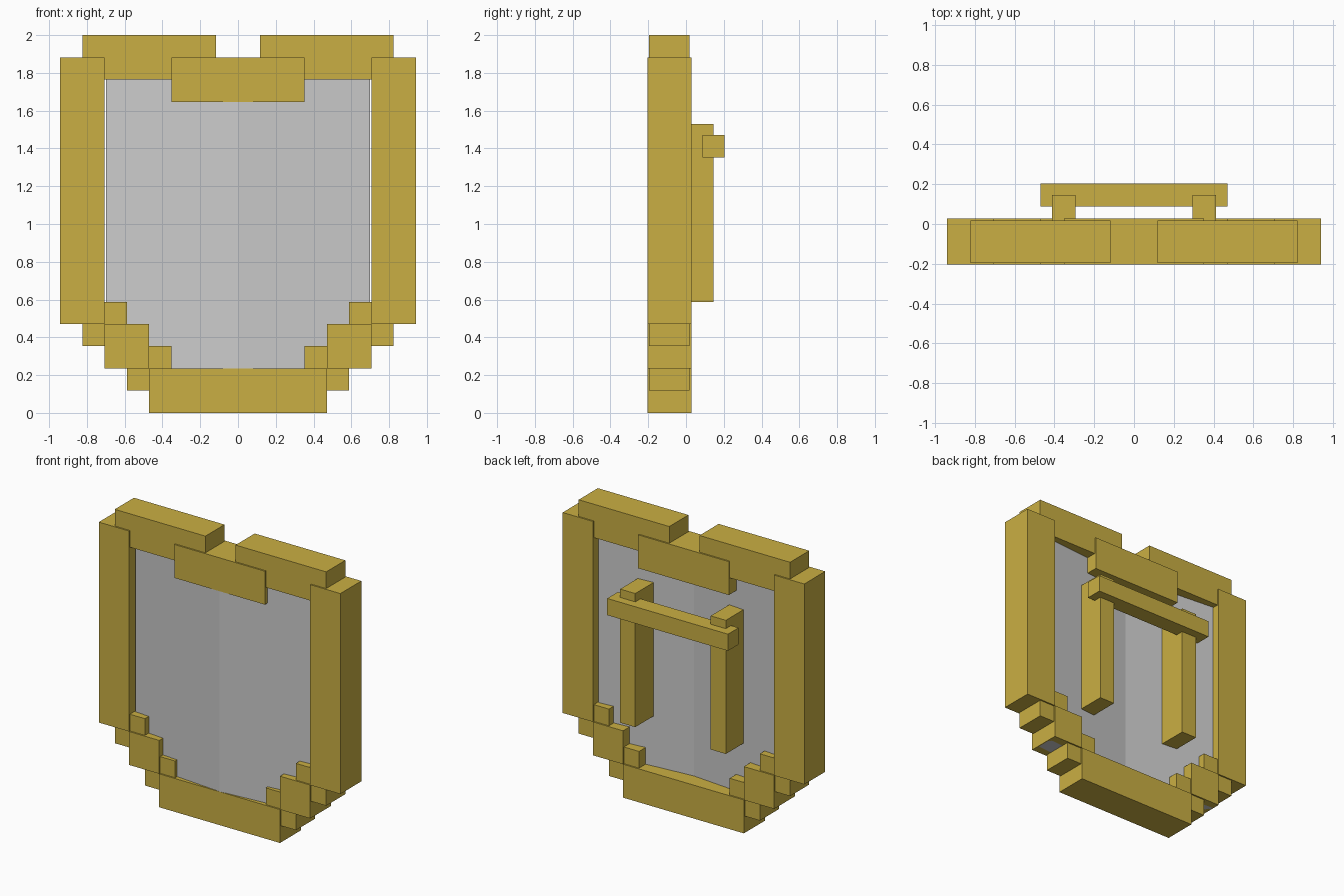
import bpy
import bmesh
import math

U = 2 / 17                      # grid module of the design
FRONT, BACK = -0.205, 0.028     # full depth of the frame
INSET = 0.01                    # setback of the thinner blocks

cube = bpy.data.objects.get("Cube")
if cube:
    bpy.data.objects.remove(cube, do_unlink=True)


def material(name, rgb):
    mat = bpy.data.materials.new(name)
    mat.use_nodes = True
    colour = (*rgb, 1)
    mat.diffuse_color = colour
    bsdf = next(n for n in mat.node_tree.nodes if n.type == 'BSDF_PRINCIPLED')
    bsdf.inputs["Base Color"].default_value = colour
    return mat


gold = material("gold", (0.59, 0.43, 0.056))
grey = material("light_grey", (0.6, 0.6, 0.6))


def finish(name, bm, mat):
    bmesh.ops.recalc_face_normals(bm, faces=bm.faces)
    mesh = bpy.data.meshes.new(name)
    bm.to_mesh(mesh)
    bm.free()
    mesh.materials.append(mat)
    obj = bpy.data.objects.new(name, mesh)
    bpy.context.collection.objects.link(obj)
    return obj


def block(name, x, z, y=(FRONT, BACK)):
    """Box with x and z spans in modules and y span in units."""
    spans = [(x[0] * U, x[1] * U), y, (z[0] * U, z[1] * U)]
    bm = bmesh.new()
    bmesh.ops.create_cube(bm, size=1)
    for v in bm.verts:
        v.co = [a if c < 0 else b for c, (a, b) in zip(v.co, spans)]
    return finish(name, bm, gold)


def pair(name, x, z, y=(FRONT, BACK)):
    block("left_" + name, x, z, y)
    block("right_" + name, (-x[1], -x[0]), z, y)


thin = (FRONT + INSET, BACK - INSET)

# Frame
block("bottom_rail", (-4, 4), (0, 2))
block("top_centre_rail", (-3, 3), (14, 16))
pair("side_rail", (6, 8), (4, 16))
pair("top_rail", (1, 7), (15, 17), thin)

# Stepped lower corners
pair("corner_block", (4, 6), (2, 4))
pair("lower_step", (3, 5), (1, 3), thin)
pair("upper_step", (5, 7), (3, 5), thin)

# Handle on the back
pair("handle_post", (2.5, 3.5), (5, 13), (0.145 - 2 * U, 0.145))
block("handle_bar", (-4, 4), (11.5, 12.5), (0.205 - U, 0.205))

# Folded panel, with the crease towards the front
half = 5.95 * U
sweep = half * math.tan(math.radians(5))
crease = FRONT + 0.001
outline = [(-half, crease + sweep), (0, crease), (half, crease + sweep),
           (half, crease + sweep + U), (0, crease + U), (-half, crease + sweep + U)]
bm = bmesh.new()
base = bm.faces.new([bm.verts.new((x, y, 2 * U)) for x, y in outline])
top = bmesh.ops.extrude_face_region(bm, geom=[base])["geom"]
bmesh.ops.translate(bm, vec=(0, 0, 13.1 * U),
                    verts=[v for v in top if isinstance(v, bmesh.types.BMVert)])
finish("panel", bm, grey)
